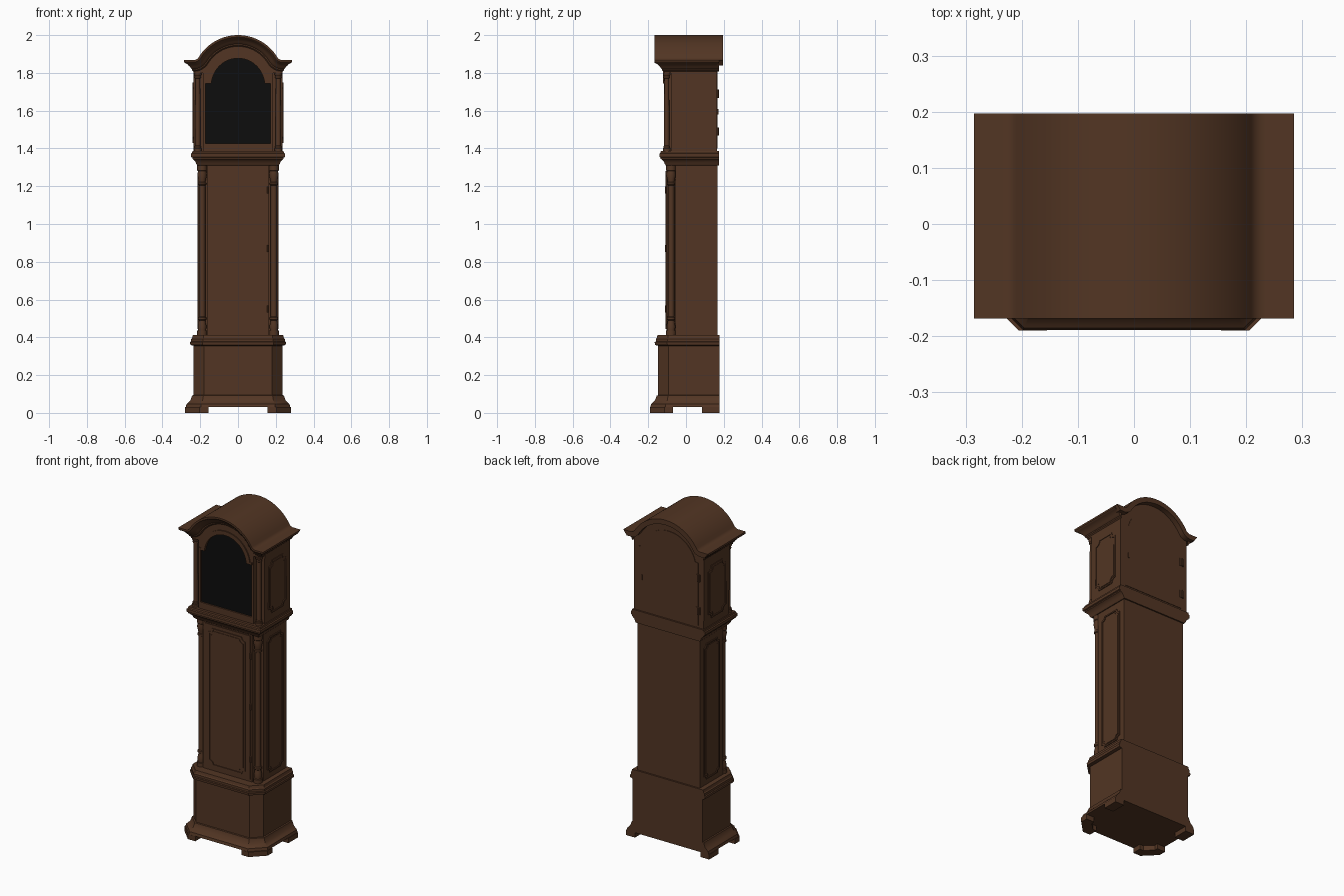
import bpy, bmesh, math
from mathutils import Vector
from mathutils.geometry import tessellate_polygon

if "Cube" in bpy.data.objects:
    bpy.data.objects.remove(bpy.data.objects["Cube"])


def material(name, rgb):
    m = bpy.data.materials.new(name)
    m.diffuse_color = (*rgb, 1)
    m.use_nodes = True
    m.node_tree.nodes["Principled BSDF"].inputs["Base Color"].default_value = m.diffuse_color
    return m


WOOD = material("brown wood", (0.085, 0.036, 0.017))
BLACK = material("black glass", (0.004, 0.004, 0.004))


def finish(name, bm, mat=WOOD):
    bmesh.ops.remove_doubles(bm, verts=bm.verts, dist=1e-5)
    bmesh.ops.recalc_face_normals(bm, faces=bm.faces)
    me = bpy.data.meshes.new(name)
    bm.to_mesh(me)
    bm.free()
    me.materials.append(mat)
    ob = bpy.data.objects.new(name, me)
    bpy.context.collection.objects.link(ob)
    return ob


def plate(name, loops, t0, t1, axis='y', mat=WOOD):
    """Flat board from an outline and optional holes, thick from t0 to t1 along an axis."""
    put = {'y': lambda u, v, t: (u, t, v), 'x': lambda u, v, t: (t, u, v),
           'z': lambda u, v, t: (u, v, t)}[axis]
    bm = bmesh.new()
    sides = [[[bm.verts.new(put(u, v, t)) for u, v in lp] for lp in loops] for t in (t0, t1)]
    tris = tessellate_polygon([[Vector((u, v, 0)) for u, v in lp] for lp in loops])
    for s in sides:
        flat = [v for lp in s for v in lp]
        for tri in tris:
            bm.faces.new([flat[i] for i in tri])
    for a, b in zip(*sides):
        for i in range(len(a)):
            j = (i + 1) % len(a)
            bm.faces.new((a[i], a[j], b[j], b[i]))
    return finish(name, bm, mat)


def stack(name, rings, hx, yf, yb, c=0.0):
    """Mouldings: (z, overhang) rings, flat at the back, optionally chamfered front corners."""
    bm = bmesh.new()
    rows = []
    for z, o in rings:
        x, y, k = hx + o, yf - o, (c + 0.586 * o if c else 0)
        pts = [(-x, yb), (-x, y + k), (-x + k, y), (x - k, y), (x, y + k), (x, yb)]
        if not c:
            pts = [pts[0], pts[1], pts[4], pts[5]]
        rows.append([bm.verts.new((px, py, z)) for px, py in pts])
    n = len(rows[0])
    for a, b in zip(rows, rows[1:]):
        for i in range(n):
            j = (i + 1) % n
            bm.faces.new((a[i], a[j], b[j], b[i]))
    bm.faces.new(rows[0])
    bm.faces.new(rows[-1])
    return finish(name, bm)


def lathe(name, x, y, profile, seg=20):
    bm = bmesh.new()
    rows = [[bm.verts.new((x + r * math.cos(math.tau * i / seg), y + r * math.sin(math.tau * i / seg), z))
             for i in range(seg)] for z, r in profile]
    for a, b in zip(rows, rows[1:]):
        for i in range(seg):
            j = (i + 1) % seg
            bm.faces.new((a[i], a[j], b[j], b[i]))
    bm.faces.new(rows[0])
    bm.faces.new(rows[-1])
    return finish(name, bm)


def rect(x0, x1, z0, z1):
    return [(x0, z0), (x1, z0), (x1, z1), (x0, z1)]


def notched(u0, u1, v0, v1, r):
    """Rectangle with concave rounded corners."""
    pts = []
    for cu, cv, a in ((u0, v0, 90), (u1, v0, 180), (u1, v1, 270), (u0, v1, 360)):
        for k in range(6):
            t = math.radians(a - 18 * k)
            pts.append((cu + r * math.cos(t), cv + r * math.sin(t)))
    return pts


def panel(name, u0, u1, v0, v1, r, t, out, axis):
    """Raised field with a bead around it."""
    g = 0.008
    plate(name + "_bead", [notched(u0, u1, v0, v1, r), notched(u0 + g, u1 - g, v0 + g, v1 - g, r)],
          t, t + out * 0.005, axis)
    plate(name + "_field", [notched(u0 + 2 * g, u1 - 2 * g, v0 + 2 * g, v1 - 2 * g, r)],
          t, t + out * 0.003, axis)


# roof outline: flat ends, small cove, round arch; d = distance below the roof surface
R, CZ, FLAT, RF = 0.244, 1.756, 1.868, 0.03
FZ = FLAT + RF
FX = math.sqrt((R + RF) ** 2 - (FZ - CZ) ** 2)
ANG = math.atan2(FZ - CZ, FX)


def arch(d, xend):
    half = [(xend, FLAT - d)]
    for k in range(9):
        t = -math.pi / 2 - k / 8 * (math.pi / 2 - ANG)
        half.append((FX + (RF + d) * math.cos(t), FZ + (RF + d) * math.sin(t)))
    for k in range(1, 17):
        t = ANG + k / 16 * (math.pi / 2 - ANG)
        half.append(((R - d) * math.cos(t), CZ + (R - d) * math.sin(t)))
    return [(-x, z) for x, z in half[:-1]] + half[::-1]


# ---- base ----
BASE = dict(hx=0.235, yf=-0.147, yb=0.177, c=0.055)
stack("base_box", [(0.03, 0.042), (0.046, 0.038), (0.05, 0.033), (0.065, 0.018), (0.085, 0.010),
                   (0.092, 0.008), (0.094, 0.0), (0.355, 0.0)], **BASE)
stack("base_top_moulding", [(0.355, 0.0), (0.36, 0.017), (0.375, 0.019), (0.378, 0.013), (0.392, 0.013),
                            (0.397, 0.008), (0.412, 0.004)], **BASE)
for s in (-1, 1):
    front = [(.155, -.19), (.205, -.19), (.28, -.115), (.28, -.07),
             (.225, -.07), (.225, -.09), (.18, -.135), (.155, -.135)]
    plate("front_foot", [[(s * x, y) for x, y in front]], 0, 0.03, 'z')
    plate("back_foot", [[(s * x, y) for x, y in rect(.22, .28, .085, .177)]], 0, 0.03, 'z')

# ---- waist (trunk) ----
stack("waist_box", [(0.41, 0), (1.315, 0)], 0.21, -0.055, 0.167)
stack("waist_front", [(0.41, 0), (1.315, 0)], 0.165, -0.10, 0.0)
plate("waist_door", [rect(-.155, .155, .425, 1.30)], -.104, -.10)
panel("waist_door_panel", -.125, .125, .445, 1.28, .025, -.104, -1, 'y')
waist_col = [(.41, .026), (.435, .026), (.437, .021), (.46, .023), (.475, .019), (.49, .017), (.494, .022),
             (.506, .022), (.51, .017), (1.205, .017), (1.208, .022), (1.218, .022), (1.222, .018),
             (1.235, .020), (1.26, .025), (1.28, .022), (1.284, .026), (1.315, .026)]
for s in (-1, 1):
    lathe("waist_column", s * .19, -.079, waist_col)
    panel("waist_side_panel", -.02, .13, .445, 1.27, .022, s * .21, s, 'x')
for z in (.55, .87, 1.18):
    lathe("waist_door_hinge", .159, -.106, [(z - .018, .005), (z + .018, .005)], 10)

# ---- moulding under the hood ----
stack("hood_base_moulding", [(1.31, 0.0), (1.318, .006), (1.33, .010), (1.342, .022), (1.345, .027),
                             (1.352, .027), (1.355, .034), (1.372, .034), (1.376, .028), (1.386, .026)],
      0.215, -0.107, 0.175)

# ---- hood ----
plate("hood_body", [[(-.235, 1.385), (.235, 1.385)] + arch(.025, .2365)[::-1]], -.08, .165)
opening = [(-.172, 1.425), (.172, 1.425), (.172, 1.745), (.143, 1.745)] + \
          [(.14 * math.cos(math.pi * k / 24), 1.737 + .14 * math.sin(math.pi * k / 24)) for k in range(2, 23)] + \
          [(-.143, 1.745), (-.172, 1.745)]
plate("hood_front", [[(-.185, 1.385), (.185, 1.385), (.185, 1.80), (.235, 1.80)]
                     + arch(.057, .2365)[::-1] + [(-.235, 1.80), (-.185, 1.80)], opening], -.117, -.08)
plate("dial_glass", [opening], -.108, -.10, mat=BLACK)


def arc(r, a0, n=32):
    return [(r * math.cos(a0 + (math.pi - 2 * a0) * k / n), 1.737 + r * math.sin(a0 + (math.pi - 2 * a0) * k / n))
            for k in range(n + 1)]


# door frame arch trim with small returns at the shoulders
plate("door_arch_trim", [[(.178, 1.745)] + [(.178, 1.758)] + arc(.166, .13) + [(-.178, 1.758), (-.178, 1.745)]
                         + arc(.141, .06)[::-1]], -.123, -.117)
hood_col = [(1.385, .021), (1.40, .021), (1.402, .017), (1.412, .018), (1.416, .014), (1.77, .013),
            (1.773, .017), (1.78, .017), (1.783, .015), (1.79, .020), (1.80, .021)]
for s in (-1, 1):
    lathe("hood_column", s * .213, -.102, hood_col)
    panel("hood_side_panel", -.045, .125, 1.43, 1.75, .03, s * .235, s, 'x')

# back door with hinges and knob
plate("hood_back_door", [[(-.2, 1.40), (.2, 1.40), (.2, 1.78)] + arc(.185, .25) + [(-.2, 1.78)]], .165, .168)
for z in (1.49, 1.69):
    plate("back_hinge", [rect(-.212, -.185, z - .022, z + .022)], .165, .171)
    lathe("back_hinge_pin", -.2, .171, [(z - .022, .005), (z + .022, .005)], 10)
plate("back_latch", [rect(.175, .185, 1.58, 1.61)], .165, .172)

# ---- arched crown: moulding sweeps over the front and returns along both sides ----
bm = bmesh.new()
YB = 0.175
rows = []
for d, o in [(.060, .0015), (.054, .008), (.047, .009), (.044, .014), (.034, .020), (.024, .031), (.018, .040),
             (.015, .047), (.011, .05), (0, .05)]:
    xe, y = .235 + o, -.118 - o
    p = arch(d, xe)
    pts = [(-xe, YB, p[0][1])] + [(x, y, z) for x, z in p] + [(xe, YB, p[-1][1])]
    rows.append([bm.verts.new(q) for q in pts])
for a, b in zip(rows, rows[1:]):
    for i in range(len(a) - 1):
        bm.faces.new((a[i], a[i + 1], b[i + 1], b[i]))
top = rows[-1][1:-1]
back = [bm.verts.new((v.co.x, YB, v.co.z)) for v in top]
for i in range(len(top) - 1):
    bm.faces.new((top[i], top[i + 1], back[i + 1], back[i]))
for e, s in ((0, -1), (-1, 1)):
    bm.faces.new([r[e] for r in rows] + [bm.verts.new((s * .234, YB, FLAT))])
finish("crown", bm)
plate("crown_back_rim", [arch(0, .285) + arch(.03, .262)[::-1]], .165, .197)

# smooth curved parts, keep edges crisp
bpy.ops.object.select_all(action='SELECT')
bpy.context.view_layer.objects.active = bpy.context.selected_objects[0]
bpy.ops.object.shade_smooth_by_angle(angle=math.radians(30))
